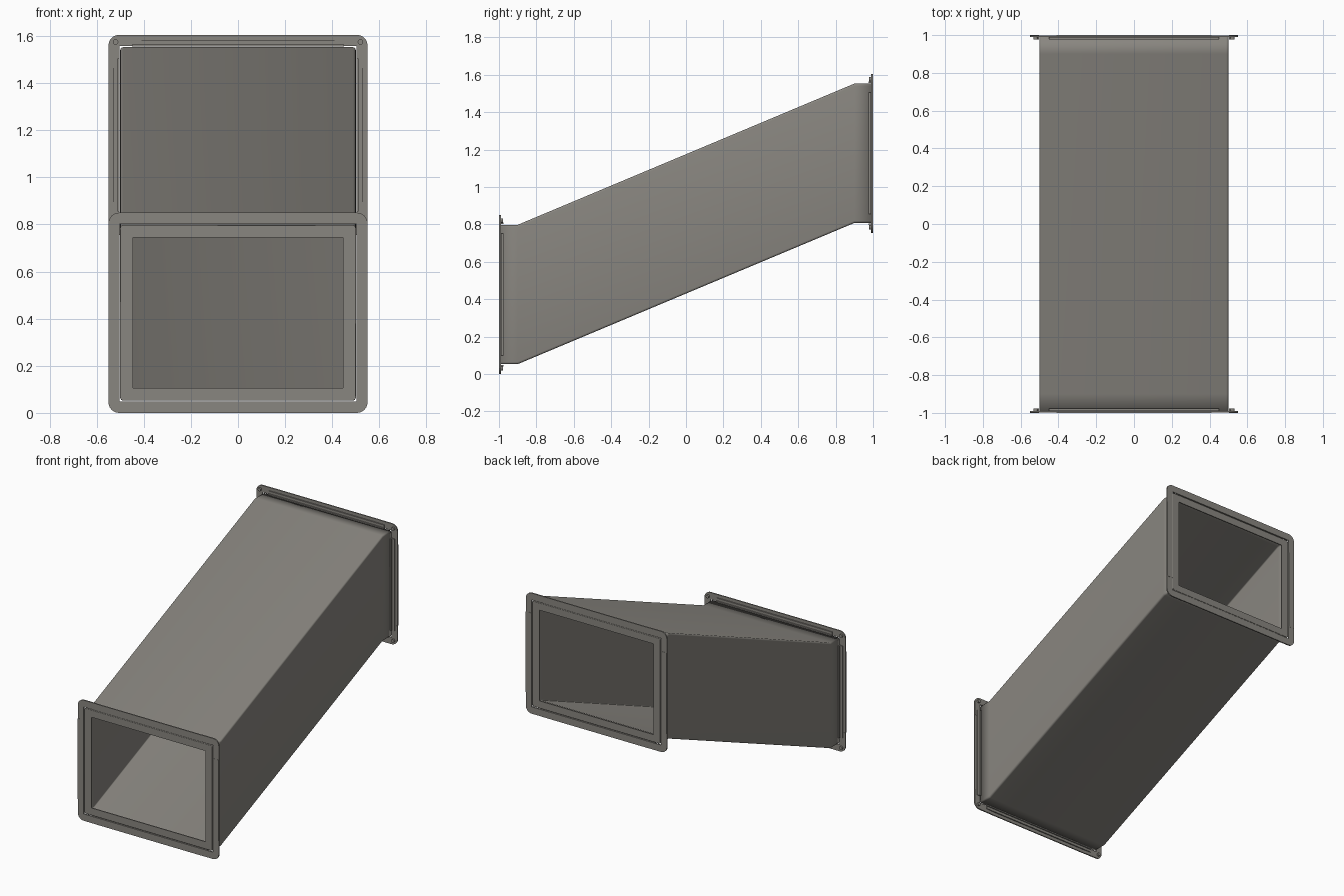
import bpy, bmesh, math
from mathutils import Vector

cube = bpy.data.objects.get("Cube")
if cube:
    bpy.data.objects.remove(cube, do_unlink=True)

metal = bpy.data.materials.new("warm_grey_metal")
metal.use_nodes = True
GREY = (0.25, 0.238, 0.215, 1)
metal.diffuse_color = GREY
bsdf = metal.node_tree.nodes["Principled BSDF"]
bsdf.inputs["Base Color"].default_value = GREY
bsdf.inputs["Roughness"].default_value = 0.6

HALF_W, HALF_H = 0.5, 0.3725          # duct section
FLANGE = 0.052                        # flange width outside the duct
OUT_W, OUT_H = 0.55, 0.425            # flange outer half sizes
ENDS = {"front": (-1, OUT_H), "back": (1, 1.18)}


def finish(name, bm, smooth=False):
    bmesh.ops.recalc_face_normals(bm, faces=bm.faces)
    mesh = bpy.data.meshes.new(name)
    bm.to_mesh(mesh)
    bm.free()
    mesh.materials.append(metal)
    obj = bpy.data.objects.new(name, mesh)
    bpy.context.collection.objects.link(obj)
    if smooth:
        bpy.ops.object.select_all(action="DESELECT")
        obj.select_set(True)
        bpy.context.view_layer.objects.active = obj
        bpy.ops.object.shade_smooth_by_angle(angle=math.radians(30))
    return obj


def rounded_rect(hw, hh, r, steps=4):
    pts = []
    for q, (sx, sz) in enumerate([(1, 1), (-1, 1), (-1, -1), (1, -1)]):
        for i in range(steps + 1):
            a = math.pi / 2 * (q + i / steps)
            pts.append((sx * (hw - r) + r * math.cos(a),
                        sz * (hh - r) + r * math.sin(a)))
    return pts


def add_loop(bm, pts, y, cz):
    return [bm.verts.new((x, y, cz + z)) for x, z in pts]


def bridge(bm, a, b):
    n = len(a)
    for i in range(n):
        j = (i + 1) % n
        bm.faces.new((a[i], a[j], b[j], b[i]))


def add_prism(bm, pts, y0, y1, cz):
    a, b = add_loop(bm, pts, y0, cz), add_loop(bm, pts, y1, cz)
    bridge(bm, a, b)
    bm.faces.new(a)
    bm.faces.new(b)


def add_box(bm, x0, x1, z0, z1, y0, y1, cz):
    add_prism(bm, [(x0, z0), (x1, z0), (x1, z1), (x0, z1)], y0, y1, cz)


# Sheet metal duct: short straight collars joined by a sloping run
bm = bmesh.new()
section = rounded_rect(HALF_W, HALF_H, 0.012)
z_low, z_high = ENDS["front"][1], ENDS["back"][1]
stations = [(-0.995, z_low), (-0.9, z_low), (0.9, z_high), (0.995, z_high)]
rings = [add_loop(bm, section, y, z) for y, z in stations]
for a, b in zip(rings, rings[1:]):
    bridge(bm, a, b)
duct = finish("duct", bm, smooth=True)
wall = duct.modifiers.new("sheet_thickness", "SOLIDIFY")
wall.thickness = 0.005
wall.offset = -1

for end, (s, cz) in ENDS.items():
    # Inner lip around the opening
    bm = bmesh.new()
    outer = rounded_rect(HALF_W - 0.003, HALF_H - 0.003, 0.01)
    inner = rounded_rect(0.445, 0.32, 0.001)
    loops = [add_loop(bm, p, s * y, cz) for p, y in
             [(outer, 0.997), (inner, 0.997), (inner, 0.99), (outer, 0.99)]]
    for a, b in zip(loops, loops[1:] + loops[:1]):
        bridge(bm, a, b)
    finish(end + "_inner_lip", bm)

    # Flange rails: a flat face plate with a raised channel behind it
    bm = bmesh.new()
    for k in (-1, 1):
        x0, x1 = k * (HALF_W + 0.004), k * OUT_W
        z0, z1 = k * (HALF_H + 0.004), k * OUT_H
        add_box(bm, x0, x1, 0.14 - OUT_H, OUT_H - 0.14, s, s * 0.992, cz)
        add_box(bm, 0.14 - OUT_W, OUT_W - 0.14, z0, z1, s, s * 0.992, cz)
        # channel wall beside the duct
        add_box(bm, x0, x0 + k * 0.008, 0.1 - OUT_H, OUT_H - 0.1,
                s * 0.992, s * 0.976, cz)
        add_box(bm, 0.1 - OUT_W, OUT_W - 0.1, z0, z0 + k * 0.008,
                s * 0.992, s * 0.976, cz)
        # channel step
        add_box(bm, x0 + k * 0.008, x0 + k * 0.026, 0.1 - OUT_H, OUT_H - 0.1,
                s * 0.992, s * 0.984, cz)
        add_box(bm, 0.1 - OUT_W, OUT_W - 0.1, z0 + k * 0.008, z0 + k * 0.026,
                s * 0.992, s * 0.984, cz)
    finish(end + "_flange_rails", bm)

    # Rounded angle plates with bolt bosses at the four corners
    bm = bmesh.new()
    arm, r = 0.14, 0.045
    arc = [(r - r * math.sin(t), r - r * math.cos(t))
           for t in (math.pi / 2 * i / 6 for i in range(7))]
    shape = [(arm, FLANGE - 0.004), (arm, 0)] + arc + [
        (0, arm), (FLANGE - 0.006, arm), (FLANGE - 0.006, FLANGE - 0.004)]
    boss = [(0.03 + 0.012 * math.cos(t), 0.03 + 0.012 * math.sin(t))
            for t in (math.tau * i / 12 for i in range(12))]
    for sx in (-1, 1):
        for sz in (-1, 1):
            for pts, y0, y1 in ((shape, 0.999, 0.99), (boss, 0.99, 0.978)):
                placed = [(sx * (OUT_W - u), sz * (OUT_H - v)) for u, v in pts]
                add_prism(bm, placed, s * y0, s * y1, cz)
    finish(end + "_flange_corners", bm)
